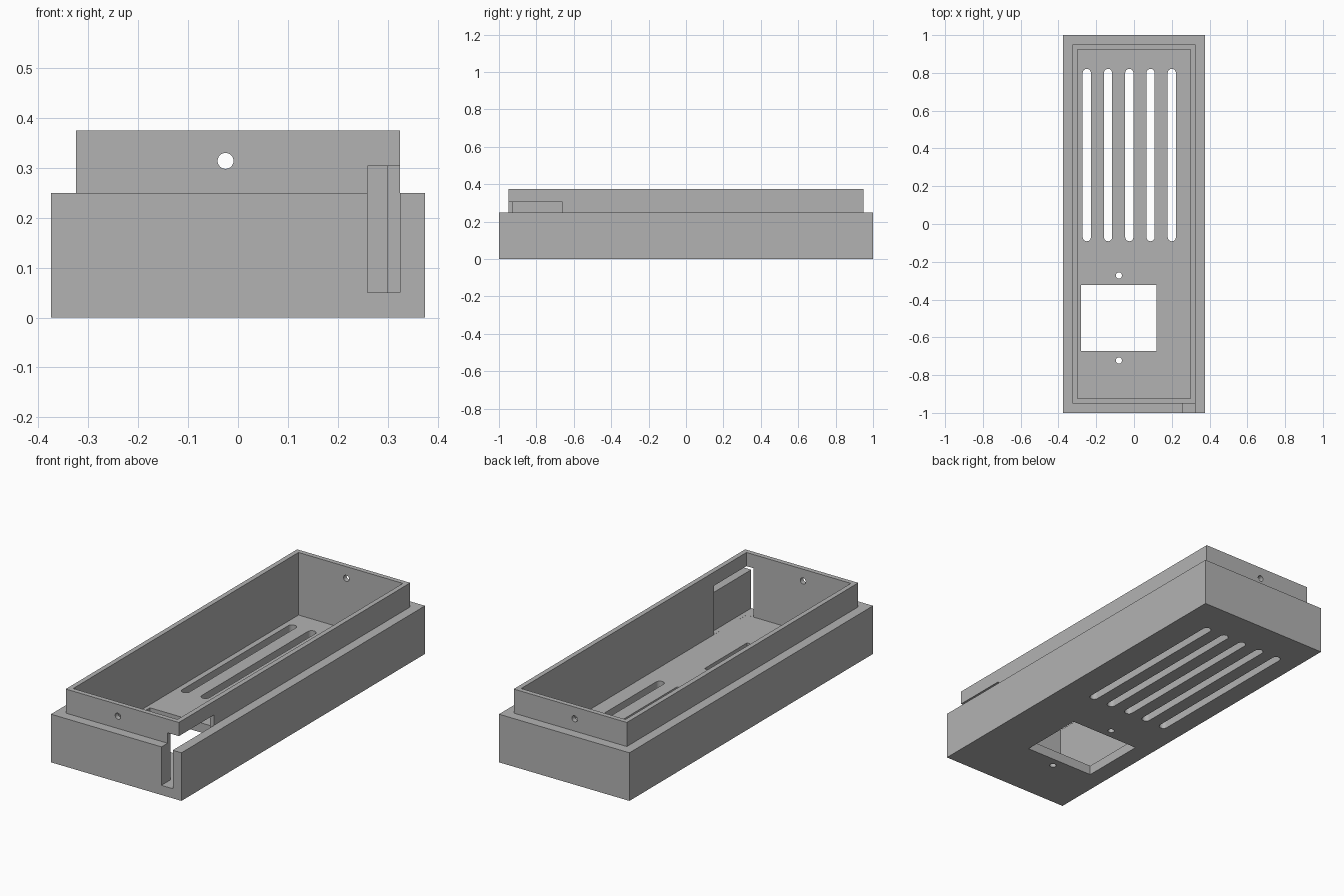
import bpy, bmesh, math
from mathutils import Matrix, Vector

if "Cube" in bpy.data.objects:
    bpy.data.objects.remove(bpy.data.objects["Cube"])

grey = bpy.data.materials.new("plain_grey")
grey.diffuse_color = (0.45, 0.45, 0.45, 1)
grey.use_nodes = True
grey.node_tree.nodes["Principled BSDF"].inputs["Base Color"].default_value = grey.diffuse_color


def add_object(name, bm):
    bmesh.ops.recalc_face_normals(bm, faces=bm.faces)
    mesh = bpy.data.meshes.new(name)
    bm.to_mesh(mesh)
    bm.free()
    mesh.materials.append(grey)
    obj = bpy.data.objects.new(name, mesh)
    bpy.context.collection.objects.link(obj)
    return obj


def box(bm, lo, hi):
    lo, hi = Vector(lo), Vector(hi)
    bmesh.ops.create_cube(bm, size=1, matrix=Matrix.Translation((lo + hi) / 2)
                          @ Matrix.Diagonal((*(hi - lo), 1)))


def cylinder(bm, centre, radius, depth, rotation=Matrix()):
    bmesh.ops.create_cone(bm, cap_ends=True, segments=24, radius1=radius, radius2=radius,
                          depth=depth, matrix=Matrix.Translation(centre) @ rotation)


def slot(bm, x, y0, y1, radius, z0, z1):
    # Round-ended slot, as an extruded stadium outline
    outline = []
    for y, start in ((y1, 0), (y0, math.pi)):
        for i in range(13):
            a = start + math.pi * i / 12
            outline.append((x + radius * math.cos(a), y + radius * math.sin(a), z0))
    face = bm.faces.new([bm.verts.new(p) for p in outline])
    new = bmesh.ops.extrude_face_region(bm, geom=[face])["geom"]
    bmesh.ops.translate(bm, verts=[g for g in new if isinstance(g, bmesh.types.BMVert)],
                        vec=(0, 0, z1 - z0))


# Open tray: rectangular rings up the outside, over the stepped lip, down to the floor
bm = bmesh.new()
rings = []
for hx, hy, z in ((0.375, 1, 0), (0.375, 1, 0.25), (0.325, 0.95, 0.25),
                  (0.325, 0.95, 0.375), (0.30, 0.925, 0.375), (0.30, 0.925, 0.05)):
    rings.append([bm.verts.new((sx * hx, sy * hy, z))
                  for sx, sy in ((-1, -1), (1, -1), (1, 1), (-1, 1))])
for a, b in zip(rings, rings[1:]):
    for i in range(4):
        j = (i + 1) % 4
        bm.faces.new((a[i], a[j], b[j], b[i]))
bm.faces.new(rings[0])
bm.faces.new(rings[-1])
tray = add_object("enclosure_tray", bm)

# Openings
bm = bmesh.new()
for i in range(5):                                               # vent slots
    slot(bm, -0.25 + 0.1125 * i, -0.07, 0.80, 0.0215, -0.1, 0.12)
box(bm, (-0.28, -0.6725, -0.1), (0.12, -0.3225, 0.12))           # window in floor
for y in (-0.7225, -0.2725):                                     # screw holes
    cylinder(bm, (-0.08, y, 0), 0.0165, 0.2)
cylinder(bm, (-0.025, 0, 0.314), 0.016, 2.4,
         Matrix.Rotation(math.pi / 2, 4, 'X'))                   # end wall holes
box(bm, (0.26, -1.1, 0.0502), (0.3252, -0.66, 0.304))            # corner cable channel
cutter = add_object("opening_cutter", bm)
cutter.hide_render = True

mod = tray.modifiers.new("openings", 'BOOLEAN')
mod.operation = 'DIFFERENCE'
mod.solver = 'EXACT'
mod.object = cutter
bpy.context.view_layer.objects.active = tray
tray.select_set(True)
bpy.ops.object.modifier_apply(modifier=mod.name)
bpy.data.objects.remove(cutter)
bpy.ops.object.shade_smooth_by_angle(angle=math.radians(30))
